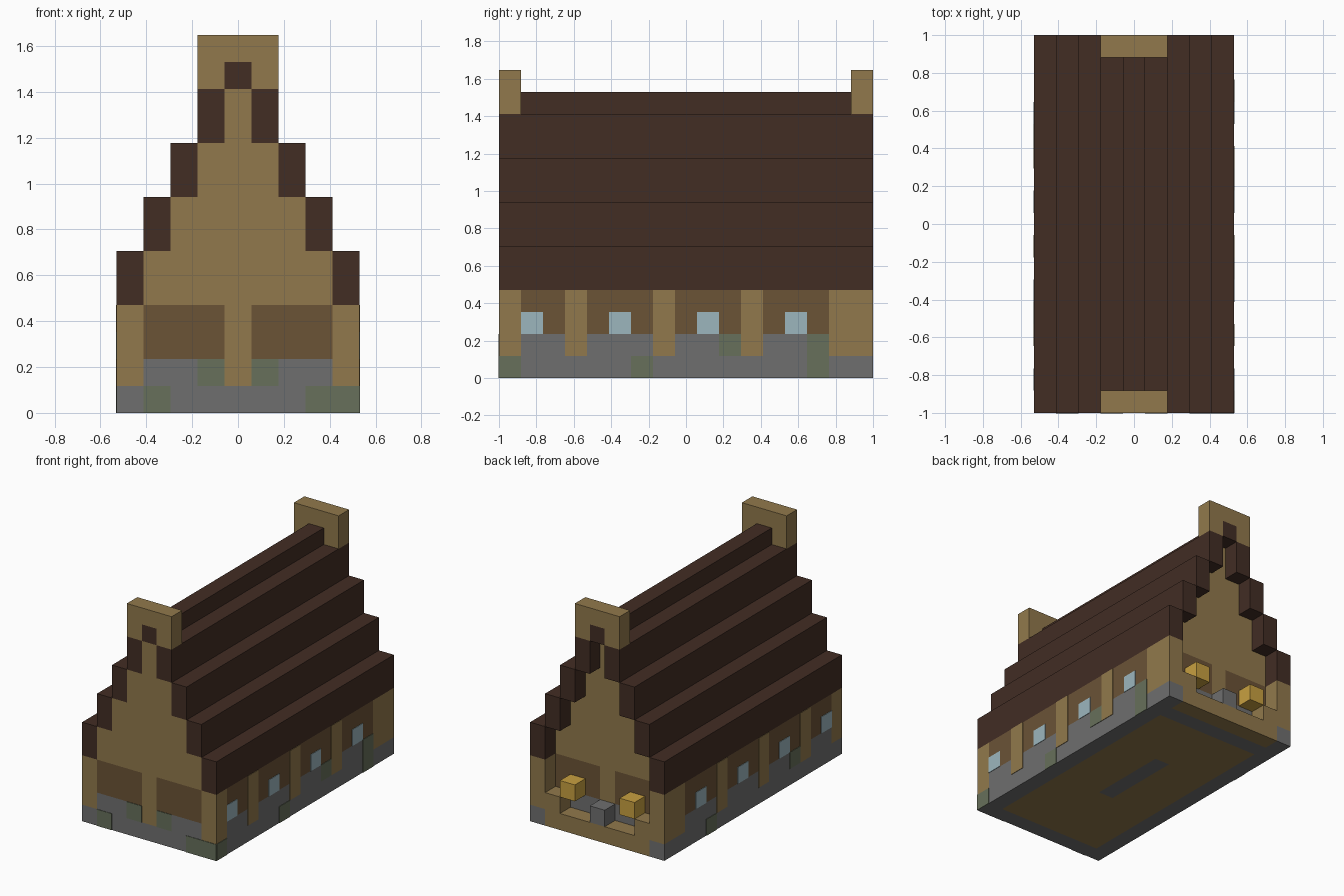
import bpy
import bmesh

cube = bpy.data.objects.get("Cube")
if cube:
    bpy.data.objects.remove(cube, do_unlink=True)

U = 2 / 17          # one building block
W, L = 9, 17        # plan size in blocks


def material(name, srgb):
    lin = [(c / 255 / 12.92) if c < 11 else ((c / 255 + 0.055) / 1.055) ** 2.4 for c in srgb]
    mat = bpy.data.materials.new(name)
    mat.use_nodes = True
    mat.diffuse_color = (*lin, 1)
    mat.node_tree.nodes["Principled BSDF"].inputs["Base Color"].default_value = (*lin, 1)
    return mat


TIMBER = material("light timber", (145, 121, 76))
ROOF = material("dark roof wood", (66, 45, 36))
PLANK = material("brown planks", (107, 83, 54))
STONE = material("grey stone", (111, 111, 111))
MOSS = material("mossy stone", (103, 112, 91))
GLASS = material("pale glass", (156, 182, 190))
LAMP = material("yellow lantern", (200, 160, 64))


def box(name, x, y, z, mat):
    """Box spanning block ranges x, y and z, counted from the front corner."""
    bm = bmesh.new()
    bmesh.ops.create_cube(bm, size=1)
    spans = (x, y, z)
    offset = (W / 2, L / 2, 0)
    for v in bm.verts:
        for i in range(3):
            a, b = spans[i]
            v.co[i] = ((a + b) / 2 + v.co[i] * (b - a) - offset[i]) * U
    mesh = bpy.data.meshes.new(name)
    bm.to_mesh(mesh)
    bm.free()
    mesh.materials.append(mat)
    obj = bpy.data.objects.new(name, mesh)
    bpy.context.collection.objects.link(obj)
    return obj


def cell(i):
    return (i, i + 1)


T = 0.03  # thickness of the flat plates, in blocks


def side_plate(name, right, y, z, mat):
    x = (W, W + T) if right else (-T, 0)
    box(name, x, cell(y), cell(z), mat)


# Floor with a stone strip in the middle
box("floor_left", (5, 8), (1, 15), (0, 1), TIMBER)
box("floor_right", (1, 4), (1, 15), (0, 1), TIMBER)
box("floor_front", (4, 5), (1, 6), (0, 1), TIMBER)
box("floor_back", (4, 5), (11, 15), (0, 1), TIMBER)
box("hearth", (4, 5), (6, 11), (0, 1), STONE)

# Long walls: foundation, planks, posts, windows
for side, x in (("right", 0), ("left", 8)):
    box(f"{side}_foundation", cell(x), (0, 17), (0, 1), STONE)
    box(f"{side}_stone_wall", cell(x), (1, 15), (1, 2), STONE)
    box(f"{side}_plank_wall", cell(x), (1, 15), (2, 4), PLANK)
    for y in (0, 15, 16):
        box(f"{side}_corner_post", cell(x), cell(y), (1, 4), TIMBER)
    for y in (3, 7, 11):
        edge = (x, x + 1 + T) if x else (-T, 1)
        box(f"{side}_wall_post", edge, cell(y), (1, 4), TIMBER)
    for y in (1, 5, 9, 13):
        side_plate(f"{side}_window", x > 0, y, 2, GLASS)

# End walls and stepped gables
for end, y in (("front", 0), ("back", 15)):
    box(f"{end}_foundation", (1, 8), cell(y), (0, 1), STONE)
    box(f"{end}_center_post", (4, 5), cell(y), (1, 4), TIMBER)
    for x in ((1, 4), (5, 8)):
        box(f"{end}_stone_wall", x, cell(y), (1, 2), STONE)
        box(f"{end}_plank_wall", x, cell(y), (2, 4), PLANK)
    for k in range(4):
        box(f"{end}_gable_step", (k + 1, 8 - k), cell(y), (4 + 2 * k, 6 + 2 * k), TIMBER)

# Stepped roof, overhanging the porch at the back
for k in range(4):
    for x in (k, 8 - k):
        box("roof_course", cell(x), (0, 17), (4 + 2 * k, 6 + 2 * k), ROOF)
box("roof_ridge", (4, 5), (0, 17), (12, 13), ROOF)

# Gable caps around the ridge ends
for y in (0, 16):
    for x in (3, 5):
        box("cap_shoulder", cell(x), cell(y), (12, 13), TIMBER)
    box("cap_top", (3, 6), cell(y), (13, 14), TIMBER)

# Back porch with rails, step and lanterns
box("porch_deck", (1, 8), (16, 17), (0, 1), TIMBER)
box("porch_step", (4, 5), (16, 17), (1, 2), STONE)
for rail, lamp in ((1, 2), (7, 6)):
    box("porch_rail", cell(rail), (16, 17), (1, 2), TIMBER)
    box("lantern", cell(lamp), (16, 17), (2, 3), LAMP)

# Moss patches
for y, z in ((0, 0), (6, 0), (10, 1), (14, 0), (14, 1)):
    side_plate("left_moss", True, y, z, MOSS)
for y, z in ((4, 1), (12, 0)):
    side_plate("right_moss", False, y, z, MOSS)
for x, z in ((1, 0), (7, 0), (8, 0), (3, 1), (5, 1)):
    box("front_moss", cell(x), (-T, 0), cell(z), MOSS)
